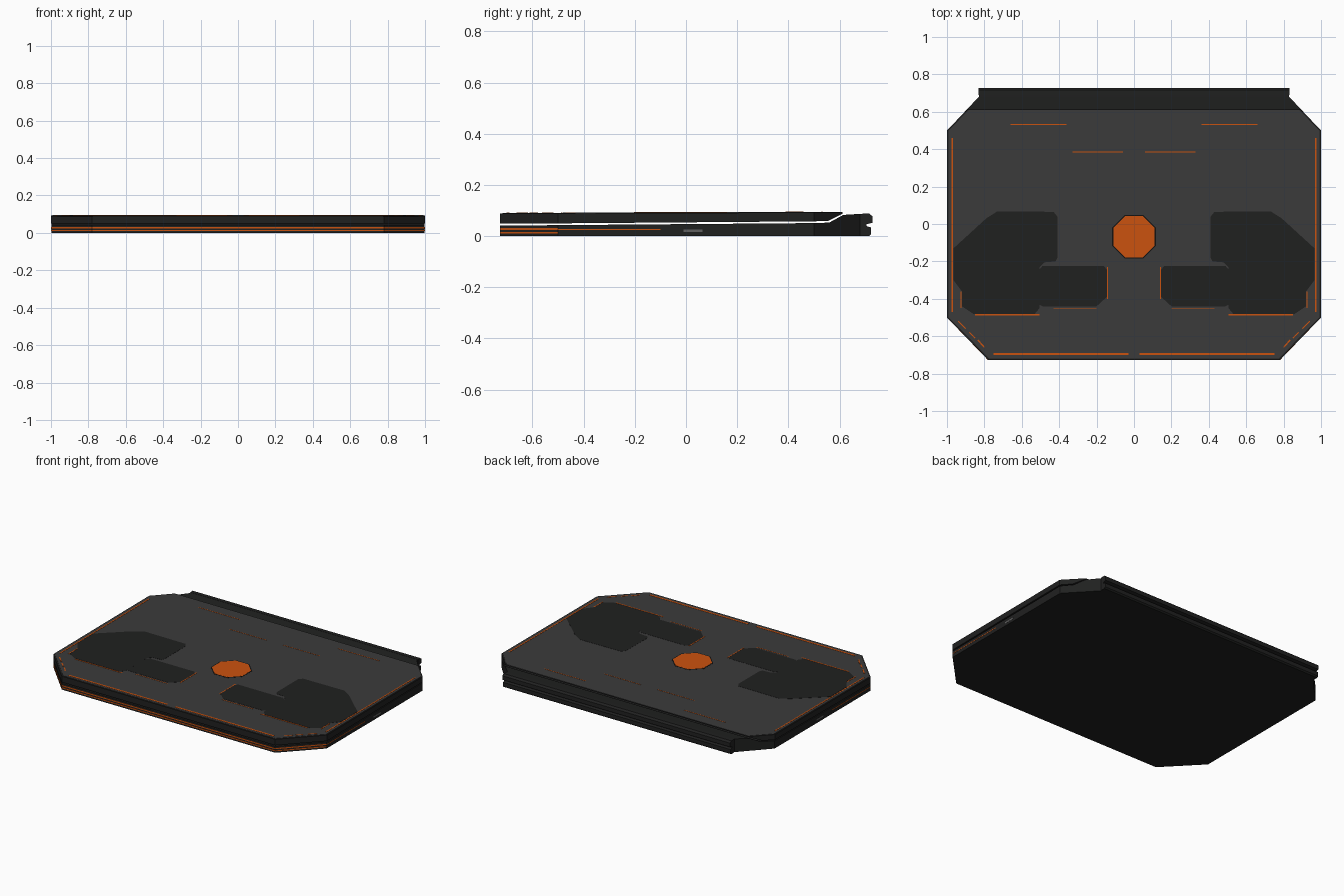
import bpy, bmesh, math
from mathutils import Vector

if "Cube" in bpy.data.objects:
    bpy.data.objects.remove(bpy.data.objects["Cube"])


def mat(name, c):
    m = bpy.data.materials.new(name)
    m.diffuse_color = (*c, 1)
    m.use_nodes = True
    m.node_tree.nodes["Principled BSDF"].inputs["Base Color"].default_value = m.diffuse_color
    return m


GREY = mat("lid grey", (0.044, 0.044, 0.044))
DARK = mat("dark grey", (0.0145, 0.0148, 0.0145))
BLACK = mat("black", (0.006, 0.006, 0.006))
ORANGE = mat("orange", (0.60, 0.085, 0.0045))
PORT = mat("port grey", (0.12, 0.12, 0.12))


def finish(name, bm, m):
    bmesh.ops.recalc_face_normals(bm, faces=bm.faces)
    me = bpy.data.meshes.new(name)
    bm.to_mesh(me)
    bm.free()
    me.materials.append(m)
    ob = bpy.data.objects.new(name, me)
    bpy.context.collection.objects.link(ob)
    return ob


def loft(name, rows, m):
    """Symmetric body from rows of (y, half width, z bottom, z top)."""
    bm = bmesh.new()
    rings = [[bm.verts.new(p) for p in ((-w, y, b), (w, y, b), (w, y, t), (-w, y, t))]
             for y, w, b, t in rows]
    for a, c in zip(rings, rings[1:]):
        for i in range(4):
            j = (i + 1) % 4
            bm.faces.new((a[i], a[j], c[j], c[i]))
    bm.faces.new(rings[0])
    bm.faces.new(rings[-1])
    return finish(name, bm, m)


def lid_z(y):
    return 0.0905 + (y + 0.725) * 0.0033


def slab(name, pts, m, rise=0.001, depth=0.003):
    """Thin plate lying on the sloped lid."""
    bm = bmesh.new()
    lo = [bm.verts.new((x, y, lid_z(y) - depth)) for x, y in pts]
    hi = [bm.verts.new((x, y, lid_z(y) + rise)) for x, y in pts]
    bm.faces.new(lo)
    bm.faces.new(hi)
    n = len(pts)
    for i in range(n):
        j = (i + 1) % n
        bm.faces.new((lo[i], lo[j], hi[j], hi[i]))
    return finish(name, bm, m)


def line(name, a, b, width, m, rise=0.0012):
    a, b = Vector(a), Vector(b)
    d = (b - a).normalized() * width / 2
    n = Vector((-d.y, d.x))
    return slab(name, [a - n, b - n, b + n, a + n], m, rise)


def wall_strip(name, a, b, z0, z1, m, out=0.0015):
    """Thin strip on an upright wall running from a to b (wall normal to the right)."""
    a, b = Vector(a), Vector(b)
    d = (b - a).normalized()
    n = Vector((d.y, -d.x)) * out
    bm = bmesh.new()
    q = [a - n, b - n, b + n, a + n]
    lo = [bm.verts.new((p.x, p.y, z0)) for p in q]
    hi = [bm.verts.new((p.x, p.y, z1)) for p in q]
    bm.faces.new(lo)
    bm.faces.new(hi)
    for i in range(4):
        j = (i + 1) % 4
        bm.faces.new((lo[i], lo[j], hi[j], hi[i]))
    return finish(name, bm, m)


# Base with raised rear deck
loft("base", [(-0.726, 0.78, 0.0, 0.041), (-0.5, 0.998, 0.0, 0.043), (0.5, 0.998, 0.0, 0.051),
              (0.56, 0.943, 0.0, 0.053), (0.615, 0.891, 0.0, 0.083),
              (0.68, 0.83, 0.0, 0.087), (0.70, 0.83, 0.0, 0.088)], DARK)

# Rear hinge bar: profile with a long groove, extruded across
prof = [(0.69, 0.0), (0.715, 0.0), (0.724, 0.008), (0.724, 0.034), (0.706, 0.039),
        (0.706, 0.047), (0.728, 0.052), (0.728, 0.078), (0.716, 0.0885), (0.69, 0.0885)]
bm = bmesh.new()
ends = [[bm.verts.new((x, y, z)) for y, z in prof] for x in (-0.832, 0.832)]
for e in ends:
    bm.faces.new(e)
for i in range(len(prof)):
    j = (i + 1) % len(prof)
    bm.faces.new((ends[0][i], ends[0][j], ends[1][j], ends[1][i]))
finish("rear_hinge_bar", bm, DARK)

# Lid shell, its rear edge sloping up over the deck
loft("lid_shell", [(-0.726, 0.78, 0.049, 0.0885), (-0.5, 1.0, 0.050, 0.089),
                   (0.5, 1.0, 0.058, 0.0925), (0.555, 0.947, 0.0595, 0.093),
                   (0.612, 0.893, 0.088, 0.0935)], DARK)
panel = [(0.775, -0.718), (0.992, -0.497), (0.992, 0.497), (0.882, 0.612)]
slab("lid_panel", panel + [(-x, y) for x, y in reversed(panel)], GREY, 0, 0.004)

# Octagonal badge plate
for name, r, m, rise in (("badge_rim", 0.127, BLACK, 0.0006), ("badge", 0.12, ORANGE, 0.0012)):
    slab(name, [(r * math.cos(math.pi * (2 * i + 1) / 8), -0.068 + r * math.sin(math.pi * (2 * i + 1) / 8))
                for i in range(8)], m, rise)

outer = [(0.43, 0.065), (0.73, 0.068), (0.79, 0.03), (0.965, -0.13), (0.965, -0.30), (0.92, -0.36),
         (0.92, -0.44), (0.86, -0.48), (0.53, -0.48), (0.505, -0.45), (0.505, -0.23),
         (0.48, -0.205), (0.42, -0.20), (0.41, -0.18), (0.41, 0.04)]
inner = [(0.16, -0.225), (0.49, -0.225), (0.507, -0.245), (0.507, -0.43), (0.49, -0.44),
         (0.20, -0.44), (0.145, -0.39), (0.145, -0.245)]

for s, side in ((-1, "left"), (1, "right")):
    def mir(p):
        return (p[0] * s, p[1])

    # Sunken-look lid patches
    slab("outer_patch_" + side, [mir(p) for p in outer], DARK)
    slab("inner_patch_" + side, [mir(p) for p in inner], DARK, 0.0009)

    # Orange lid trim lines
    for a, b, w in (((0.03, -0.695), (0.75, -0.695), 0.012), ((0.972, -0.47), (0.972, 0.46), 0.008),
                    ((0.80, -0.66), (0.835, -0.62), 0.007), ((0.85, -0.61), (0.88, -0.58), 0.007),
                    ((0.90, -0.56), (0.94, -0.52), 0.007), ((0.505, -0.486), (0.85, -0.486), 0.007),
                    ((0.142, -0.40), (0.142, -0.23), 0.006), ((0.20, -0.453), (0.43, -0.453), 0.004),
                    ((0.924, -0.45), (0.924, -0.36), 0.006),
                    ((0.36, 0.532), (0.66, 0.532), 0.004), ((0.06, 0.385), (0.33, 0.385), 0.003)):
        line("lid_trim_" + side, mir(a), mir(b), w, ORANGE)

    # Orange strips on front, corner and side walls of the base
    for z0, z1 in ((0.010, 0.016), (0.024, 0.031)):
        wall_strip("front_strip_" + side, mir((0.0, -0.726)), mir((0.78, -0.726)), z0, z1, ORANGE)
        wall_strip("corner_strip_" + side, mir((0.78, -0.726)), mir((0.998, -0.5)), z0, z1, ORANGE)
    wall_strip("side_strip_" + side, mir((0.998, -0.5)), mir((0.998, -0.10)), 0.024, 0.028, ORANGE, 0.001)
    wall_strip("side_port_" + side, mir((0.998, -0.01)), mir((0.998, 0.065)), 0.017, 0.026, PORT, 0.001)
